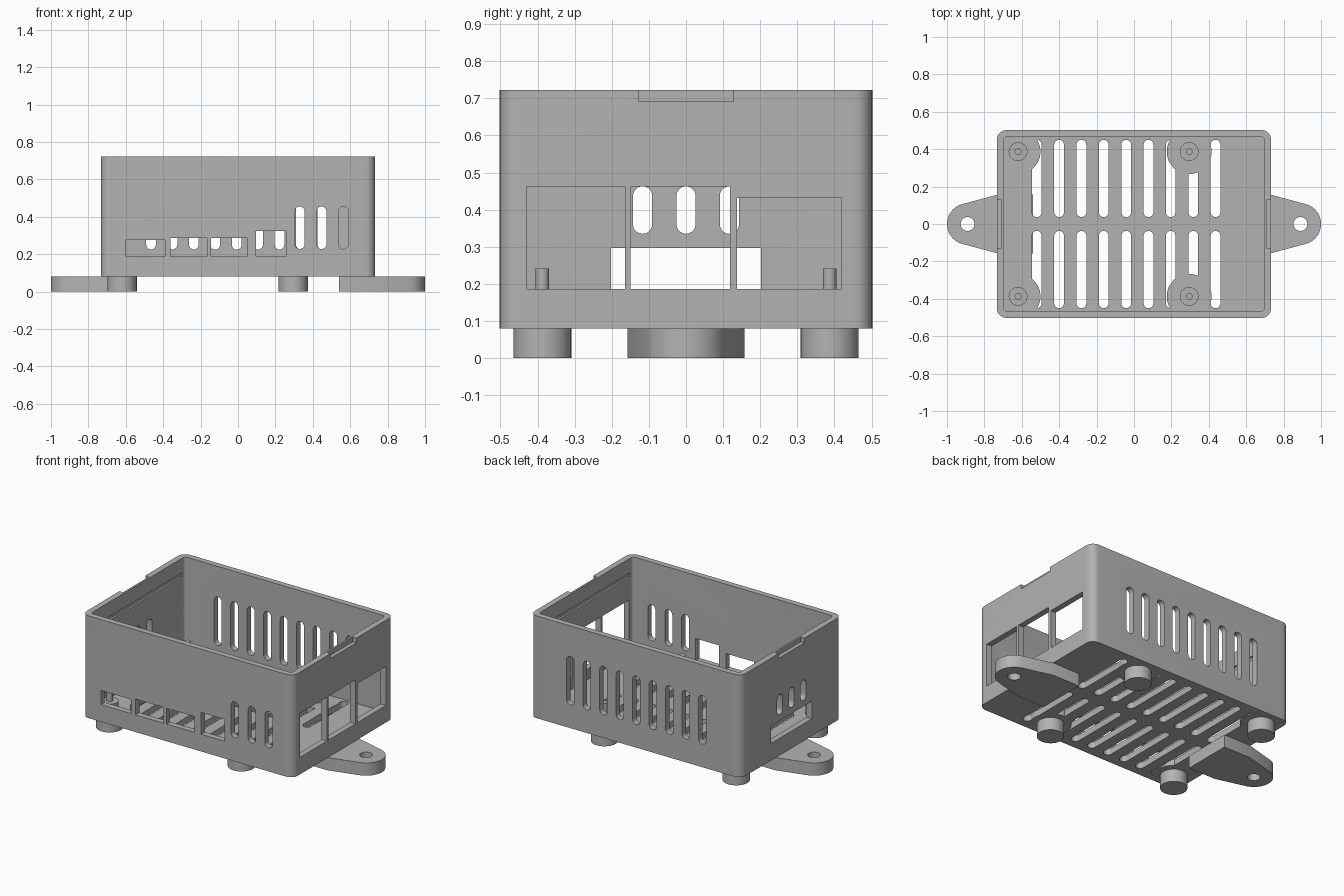
import bpy, bmesh
from math import pi, cos, sin, radians

cube = bpy.data.objects.get("Cube")
if cube:
    bpy.data.objects.remove(cube, do_unlink=True)

grey = bpy.data.materials.new("matte grey plastic")
grey.use_nodes = True
GREY = (0.45, 0.45, 0.45, 1)
grey.diffuse_color = GREY
grey.node_tree.nodes["Principled BSDF"].inputs["Base Color"].default_value = GREY

HX, HY, WALL = 0.733, 0.502, 0.037
BASE, FLOOR, TOP = 0.08, 0.12, 0.722
POSTS = [(x, y) for x in (-0.62, 0.295) for y in (-0.387, 0.387)]


# Outlines
def arc(cu, cv, r, start, end, n):
    return [(cu + r * cos(start + (end - start) * i / n),
             cv + r * sin(start + (end - start) * i / n)) for i in range(n + 1)]


def circle(cu, cv, r, n=40):
    return arc(cu, cv, r, 0, 2 * pi, n)[:-1]


def rect(u0, u1, v0, v1):
    return [(u0, v0), (u1, v0), (u1, v1), (u0, v1)]


def rounded(hu, hv, r, n=8):
    pts = []
    for k, (su, sv) in enumerate([(1, 1), (-1, 1), (-1, -1), (1, -1)]):
        pts += arc(su * (hu - r), sv * (hv - r), r, k * pi / 2, (k + 1) * pi / 2, n)
    return pts


def slot(cu, v0, v1, r=0.026):
    return arc(cu, v1 - r, r, 0, pi, 10) + arc(cu, v0 + r, r, pi, 2 * pi, 10)


# Solids
def prism(bm, outline, axis, lo, hi):
    place = {"x": lambda u, v, t: (t, u, v),
             "y": lambda u, v, t: (u, t, v),
             "z": lambda u, v, t: (u, v, t)}[axis]
    ends = [[bm.verts.new(place(u, v, t)) for u, v in outline] for t in (lo, hi)]
    bm.faces.new(ends[0])
    bm.faces.new(ends[1])
    n = len(outline)
    for i in range(n):
        j = (i + 1) % n
        bm.faces.new((ends[0][i], ends[0][j], ends[1][j], ends[1][i]))


def build(name, prisms):
    bm = bmesh.new()
    for p in prisms:
        prism(bm, *p)
    bmesh.ops.recalc_face_normals(bm, faces=bm.faces)
    mesh = bpy.data.meshes.new(name)
    bm.to_mesh(mesh)
    bm.free()
    mesh.materials.append(grey)
    ob = bpy.data.objects.new(name, mesh)
    bpy.context.collection.objects.link(ob)
    return ob


def activate(ob):
    bpy.ops.object.select_all(action="DESELECT")
    ob.select_set(True)
    bpy.context.view_layer.objects.active = ob


def cut(ob, cutter):
    mod = ob.modifiers.new("cut", "BOOLEAN")
    mod.operation, mod.solver, mod.object = "DIFFERENCE", "EXACT", cutter
    activate(ob)
    bpy.ops.object.modifier_apply(modifier=mod.name)
    bpy.data.objects.remove(cutter, do_unlink=True)


def smooth(ob):
    activate(ob)
    bpy.ops.object.shade_smooth_by_angle(angle=radians(30))


# Open case shell
case = build("case_shell", [(rounded(HX, HY, 0.05), "z", BASE, TOP)])
cut(case, build("cavity", [(rounded(HX - WALL, HY - WALL, 0.015, 4), "z", FLOOR, 1)]))

# Openings in the walls
front, back = ("y", -0.6, -0.43), ("y", 0.43, 0.6)
right, left = ("x", -0.8, -0.66), ("x", 0.66, 0.8)
holes = [(rect(u0, u1, 0.188, top), *front) for u0, u1, top in
         [(-0.60, -0.39, 0.277), (-0.36, -0.165, 0.287),
          (-0.145, 0.048, 0.287), (0.095, 0.258, 0.325)]]
holes += [(slot(0.33 + 0.117 * i, 0.228, 0.455), *front) for i in range(3)]
holes += [(slot(-0.465 + 0.1145 * i, 0.225, 0.53), *back) for i in range(9)]
holes += [(rect(u0, u1, 0.187, top), *left) for u0, u1, top in
          [(-0.43, -0.165, 0.463), (-0.15, 0.119, 0.463), (0.137, 0.419, 0.432)]]
holes += [(rect(-0.202, 0.202, 0.187, 0.297), *right)]
holes += [(slot(0.117 * i, 0.335, 0.463), *right) for i in (-1, 0, 1)]
# Lid notches in the rim and snap grooves inside the end walls
for s in (-1, 1):
    holes.append((rect(-0.128, 0.128, 0.692, 0.8), "x", *sorted((s * 0.708, s * 0.8))))
    holes.append((rect(-0.44, 0.44, 0.605, 0.63), "x", *sorted((s * 0.66, s * 0.708))))
cut(case, build("wall_openings", holes))

# Floor vents, kept clear of the round pads at the posts
vents = build("vents", [(slot(-0.52 + 0.1195 * i, *span), "z", 0.0, 0.2)
                        for i in range(9) for span in ((0.037, 0.45), (-0.45, -0.037))])
cut(vents, build("pads", [(circle(x, y, 0.12, 48), "z", -0.1, 0.3) for x, y in POSTS]))
cut(case, vents)
smooth(case)

# Feet, standoffs and locating pins
for i, (x, y) in enumerate(POSTS):
    for name, r, lo, hi in [("foot", 0.078, 0, 0.09), ("standoff", 0.05, 0.11, 0.165),
                            ("pin", 0.018, 0.16, 0.242)]:
        smooth(build(f"{name}_{i + 1}", [(circle(x, y, r), "z", lo, hi)]))

# Mounting ears with screw holes
for side, s in (("right", -1), ("left", 1)):
    outline = [(0.54, -0.157), (0.73, -0.157)]
    outline += arc(0.89, 0, 0.11, -radians(75), radians(75), 20)
    outline += [(0.73, 0.157), (0.54, 0.157)]
    ear = build(side + "_mounting_ear", [([(s * u, v) for u, v in outline], "z", 0, BASE)])
    cut(ear, build("screw_hole", [(circle(s * 0.89, 0, 0.037, 24), "z", -0.1, 0.2)]))
    smooth(ear)
